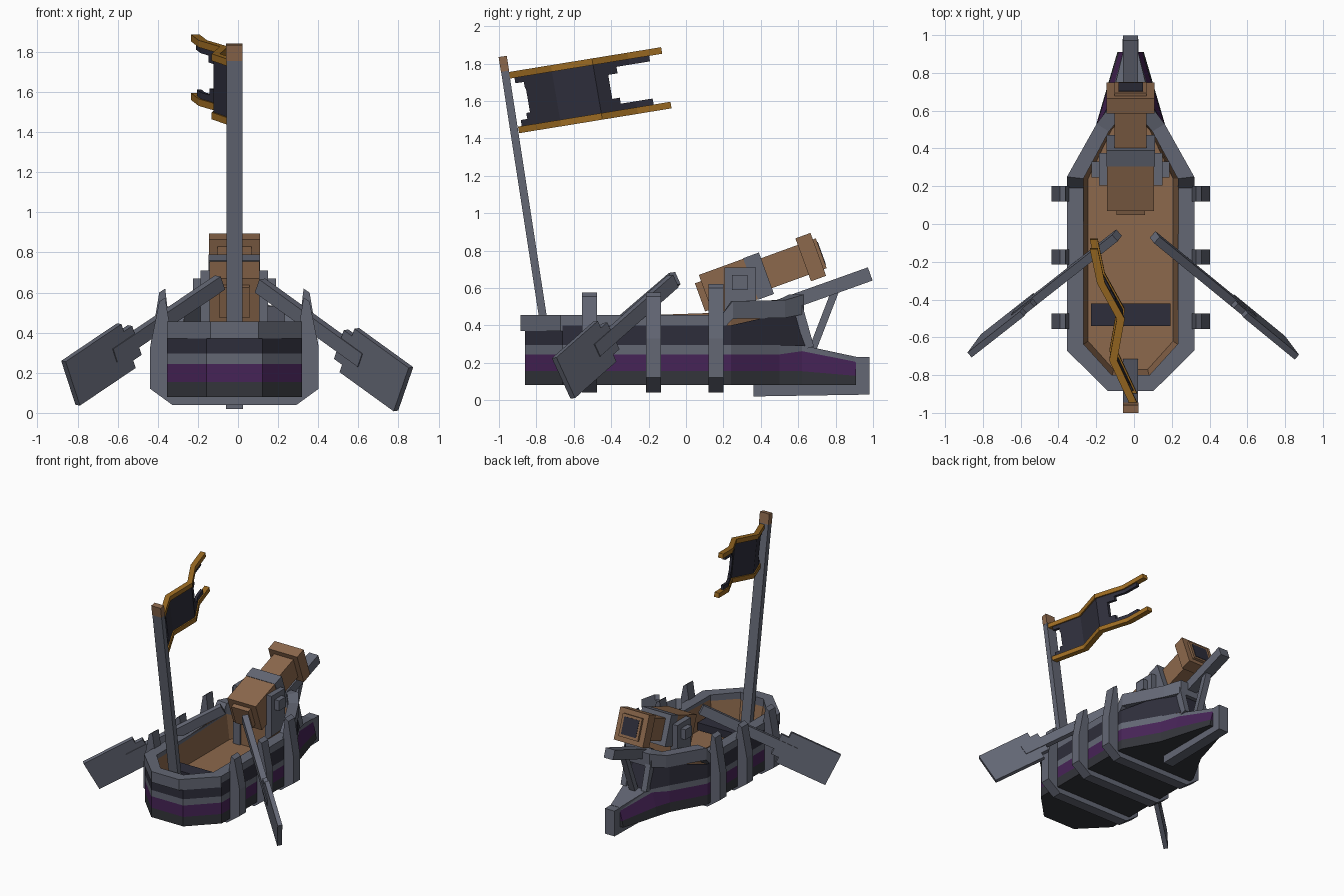
import bpy, bmesh
from mathutils import Vector, Matrix

if "Cube" in bpy.data.objects:
    bpy.data.objects.remove(bpy.data.objects["Cube"])

CX = -0.018  # centre line of the boat


def material(name, rgb):
    m = bpy.data.materials.new(name)
    m.diffuse_color = (*rgb, 1)
    m.use_nodes = True
    m.node_tree.nodes["Principled BSDF"].inputs["Base Color"].default_value = m.diffuse_color
    return m


SLATE = material("slate", (0.125, 0.135, 0.175))
DARK = material("dark_blue", (0.027, 0.027, 0.043))
CHAR = material("charcoal", (0.033, 0.035, 0.043))
PURPLE = material("purple", (0.062, 0.017, 0.095))
BROWN = material("brown", (0.262, 0.138, 0.072))
GOLD = material("gold", (0.33, 0.145, 0.016))


def finish(name, bm, mats, flip=False):
    bmesh.ops.recalc_face_normals(bm, faces=bm.faces[:])
    if flip:
        bmesh.ops.reverse_faces(bm, faces=bm.faces[:])
    me = bpy.data.meshes.new(name)
    bm.to_mesh(me)
    bm.free()
    for m in mats:
        me.materials.append(m)
    ob = bpy.data.objects.new(name, me)
    bpy.context.collection.objects.link(ob)
    return ob


def loft(name, rings, mats, first=True, last=True, cyclic=False, flip=False):
    """Skin rings of points; band i takes material i when there are several."""
    bm = bmesh.new()
    vs = [[bm.verts.new(p) for p in r] for r in rings]
    n, k = len(rings), len(rings[0])
    for i in range(n if cyclic else n - 1):
        for j in range(k):
            a, b = vs[i], vs[(i + 1) % n]
            f = bm.faces.new((a[j], a[(j + 1) % k], b[(j + 1) % k], b[j]))
            f.material_index = min(i, len(mats) - 1)
    if not cyclic:
        if first:
            bm.faces.new(vs[0])
        if last:
            bm.faces.new(vs[-1]).material_index = len(mats) - 1
    return finish(name, bm, mats, flip)


def beam(name, a, b, w, h, mat, side=(1, 0, 0)):
    """Box from a to b, w wide along side, h thick across it."""
    a, b = Vector(a), Vector(b)
    d = (b - a).normalized()
    s = Vector(side)
    s = (s - d * s.dot(d)).normalized()
    t = d.cross(s)
    corners = [s * i * w / 2 + t * j * h / 2 for i, j in ((-1, -1), (1, -1), (1, 1), (-1, 1))]
    return loft(name, [[p + c for c in corners] for p in (a, b)], [mat])


def box(name, x0, x1, y0, y1, z0, z1, mat):
    c = ((x0, y0), (x1, y0), (x1, y1), (x0, y1))
    return loft(name, [[(x, y, z) for x, y in c] for z in (z0, z1)], [mat])


def ring(stations):
    """Mirror (half width, y, z) stations into a closed ring."""
    return ([Vector((CX + w, y, z)) for w, y, z in stations]
            + [Vector((CX - w, y, z)) for w, y, z in reversed(stations)])


# Lower hull with coloured bands, tapering to the nose
def hull_level(z, w_mid, w_bow, z_bow, w_nose, z_nose):
    return ring([(.14, -.86, z), (.337, -.66, z), (.337, .24, z),
                 (w_mid, .5, z), (w_bow, .62, z_bow), (w_nose, .91, z_nose)])


loft("lower_hull", [hull_level(.08, .19, .155, .08, .07, .08),
                    hull_level(.155, .19, .15, .155, .06, .13),
                    hull_level(.245, .188, .12, .262, .04, .205),
                    hull_level(.295, .188, .11, .295, .035, .23)],
     [CHAR, PURPLE, SLATE], last=False)
loft("nose_deck", [[(CX + i * w, y, z + dz) for i, dz in ((-1, 0), (1, 0), (1, -.03), (-1, -.03))]
                   for w, y, z in ((.115, .6, .298), (.04, .91, .232))], [SLATE])

# Upper hull wall
loft("upper_hull", [ring([(.14, -.86, .29), (.337, -.66, .29), (.337, .24, .29), (.188, .5, .29), (.10, .66, .29)]),
                    ring([(.14, -.86, .40), (.337, -.66, .40), (.337, .24, .40), (.188, .5, .46), (.10, .59, .48)])],
     [DARK], first=False, last=False)

# Brown lining and floor
loft("deck_lining", [ring([(.09, -.77, .25), (.225, -.62, .25), (.225, .24, .25), (.10, .5, .25), (.06, .54, .25)]),
                     ring([(.10, -.81, .44), (.253, -.64, .44), (.253, .24, .47), (.12, .5, .51), (.07, .56, .52)])],
     [BROWN], last=False, flip=True)

# Rim: rectangular section swept round the hull, raised at the bow
rim = [(.12, -.885, .10, -.80, .37, .455), (.337, -.67, .25, -.635, .37, .455),
       (.337, .19, .25, .19, .37, .455), (.337, .25, .25, .24, .435, .53),
       (.18, .53, .115, .49, .44, .535), (.105, .63, .065, .55, .46, .565)]
sections = []
for side, rows in ((1, rim), (-1, rim[::-1])):
    for wo, yo, wi, yi, z0, z1 in rows:
        sections.append([(CX + side * wo, yo, z0), (CX + side * wo, yo, z1),
                         (CX + side * wi, yi, z1), (CX + side * wi, yi, z0)])
loft("rim", sections, [SLATE], cyclic=True)

# Bow posts, bowsprit, strut and keel
for i in (-1, 1):
    beam("bow_post", (CX + i * .09, .66, .28), (CX + i * .09, .59, .53), .045, .05, SLATE)
beam("bowsprit", (CX, .50, .502), (CX, .985, .675), .08, .075, SLATE)
beam("bow_strut", (CX, .68, .28), (CX, .80, .59), .05, .04, SLATE)
keel = [(.36, .02), (.98, .03), (.98, .23), (.90, .23), (.84, .20), (.84, .09), (.36, .085)]
loft("keel", [[(CX + x, y, z) for y, z in keel] for x in (-.042, .042)], [SLATE])

# Ribs wrapped under the hull
for y, h in ((-.515, .575), (-.175, .575), (.16, .62)):
    half = [(.31, .04), (.42, .12), (.42, .33), (.375, h - .02), (.345, h),
            (.325, .45), (.332, .08)]
    loop = half + [(-x, z) for x, z in reversed(half)]
    loft("rib", [[(CX + x, y + d, z) for x, z in loop] for d in (-.04, .04)], [SLATE])

# Bench
box("bench", CX - .21, CX + .21, -.54, -.42, .27, .33, DARK)

# Cannon, built along a tilted axis
O = Vector((CX, .667, .765))
U = Vector((0, .94, .342))


def cannon_part(name, s0, s1, hw, hh, mat):
    return beam(name, O + U * s0, O + U * s1, hw * 2, hh * 2, mat)


cannon_part("cannon_knob", -.63, -.58, .075, .08, BROWN)
cannon_part("cannon_breech", -.595, -.34, .125, .115, BROWN)
cannon_part("cannon_sleeve", -.342, -.252, .128, .118, SLATE)
cannon_part("cannon_barrel", -.26, .06, .085, .085, BROWN)
cannon_part("cannon_muzzle", -.043, .043, .127, .122, BROWN)
cannon_part("cannon_bore", .055, .063, .065, .065, DARK)

# Cannon carriage with trunnions
for i in (-1, 1):
    a, b, c = (CX + i * v for v in (.11, .168, .207))
    box("carriage_plate", min(a, b), max(a, b), .205, .375, .25, .71, SLATE)
    box("trunnion", min(b, c), max(b, c), .245, .33, .59, .67, SLATE)
box("carriage_base", CX - .11, CX + .11, .22, .36, .25, .56, BROWN)

# Leaning mast with a brown tip
foot, head = Vector((CX, -.735, .25)), Vector((CX, -.98, 1.838))
cut = foot.lerp(head, .95)
beam("mast", foot, cut, .08, .042, SLATE)
beam("mast_tip", cut, head, .082, .044, BROWN)

# Waving flag: gold rails and a ragged cloth following one bent path
PATH = [(-.945, -.005), (-.72, -.11), (-.5, -.07), (-.31, -.175), (-.12, -.215)]


def path_x(y):
    for (y0, x0), (y1, x1) in zip(PATH, PATH[1:]):
        if y <= y1:
            break
    return x0 + (x1 - x0) * (y - y0) / (y1 - y0)


def ribbon(name, y0, y1, v0, v1, t, mat):
    ys = [y0] + [y for y, _ in PATH if y0 < y < y1] + [y1]
    rings = []
    for y in ys:
        rings.append([(path_x(y) + i * t, y + .05 * (1 - v),
                       1.737 + .163 * (y + .945) - .292 * (1 - v))
                      for i, v in ((-1, v0), (1, v0), (1, v1), (-1, v1))])
    loft(name, rings, [mat])


ribbon("flag_top_rail", -.945, -.13, .94, 1.06, .021, GOLD)
ribbon("flag_bottom_rail", -.945, -.13, -.06, .06, .021, GOLD)
for y0, y1, v0, v1 in ((-.92, -.20, .84, .94), (-.875, -.38, .72, .84), (-.87, -.43, .28, .72),
                       (-.89, -.39, .17, .28), (-.925, -.22, .06, .17)):
    ribbon("flag_cloth", y0, y1, v0, v1, .011, DARK)

# Oars: shaft, neck and broad blade
for i, a, b in ((-1, (-.09, -.06, .65), (-.835, -.645, .148)),
                (1, (.11, -.07, .635), (.825, -.655, .118))):
    a, b = Vector(a), Vector(b)
    d = (b - a).normalized()
    w = (i * .075, -.10, .215)
    beam("oar_shaft", a, b - d * .3, .075, .045, SLATE, w)
    beam("oar_neck", b - d * .46, b - d * .38, .165, .034, SLATE, w)
    beam("oar_blade", b - d * .40, b, .25, .034, SLATE, w)
